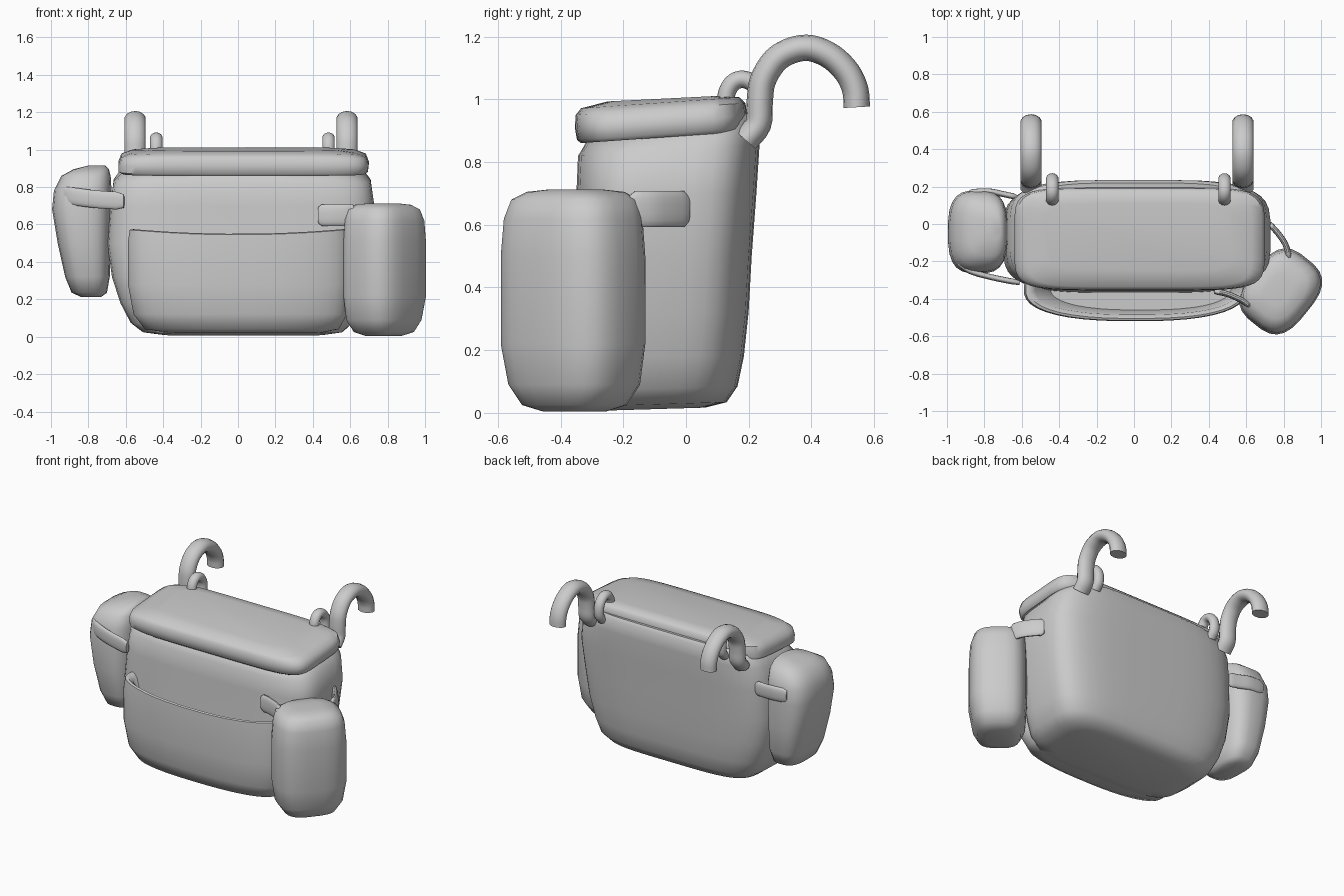
import bpy, math
from mathutils import Vector, Matrix


def superellipse(n, power):
    pts = []
    for i in range(n):
        a = 2 * math.pi * (i + 0.5) / n
        c, s = math.cos(a), math.sin(a)
        pts.append((math.copysign(abs(c) ** (2 / power), c),
                    math.copysign(abs(s) ** (2 / power), s)))
    return pts


def skin(name, rings, angle=40):
    """Bridge equal rings of points and cap both ends."""
    n = len(rings[0])
    verts = [p for r in rings for p in r]
    faces = [(k * n + i, k * n + (i + 1) % n, (k + 1) * n + (i + 1) % n, (k + 1) * n + i)
             for k in range(len(rings) - 1) for i in range(n)]
    faces += [tuple(reversed(range(n))), tuple(range(len(verts) - n, len(verts)))]
    me = bpy.data.meshes.new(name)
    me.from_pydata(verts, [], faces)
    ob = bpy.data.objects.new(name, me)
    bpy.context.collection.objects.link(ob)
    bpy.ops.object.select_all(action='DESELECT')
    ob.select_set(True)
    bpy.context.view_layer.objects.active = ob
    bpy.ops.object.mode_set(mode='EDIT')
    bpy.ops.mesh.select_all(action='SELECT')
    bpy.ops.mesh.normals_make_consistent(inside=False)
    bpy.ops.object.mode_set(mode='OBJECT')
    bpy.ops.object.shade_smooth_by_angle(angle=math.radians(angle))
    return ob


def loft(name, sections, power=5, n=32, angle=50):
    """Sections: z, x0, x1, y0, y1, slope of z along y."""
    rings = []
    for z, x0, x1, y0, y1, slope in sections:
        ring = []
        for u, v in superellipse(n, power):
            x, y = (x0 + x1) / 2 + u * (x1 - x0) / 2, (y0 + y1) / 2 + v * (y1 - y0) / 2
            ring.append((x, y, z + slope * y))
        rings.append(ring)
    return skin(name, rings, angle)


def smooth_path(pts, steps=4):
    p = [Vector(q) for q in pts]
    p = [2 * p[0] - p[1]] + p + [2 * p[-1] - p[-2]]
    out = []
    for i in range(1, len(p) - 2):
        a, b, c, d = p[i - 1:i + 3]
        for k in range(steps):
            t = k / steps
            out.append(0.5 * (2 * b + (c - a) * t + (2 * a - 5 * b + 4 * c - d) * t * t
                              + (3 * b - a - 3 * c + d) * t ** 3))
    return out + [p[-2]]


def sweep(name, pts, side, wide, thick, power=2, n=14, round_ends=False):
    """Sweep a section along a path; 'side' is the section's wide direction."""
    path, side = smooth_path(pts), Vector(side)
    rings = []
    for i, p in enumerate(path):
        t = (path[min(i + 1, len(path) - 1)] - path[max(i - 1, 0)]).normalized()
        nor = t.cross(side).normalized()
        k = 0.75 if round_ends and i in (0, len(path) - 1) else 1
        rings.append([p + side * (u * wide * k) + nor * (v * thick * k)
                      for u, v in superellipse(n, power)])
    return skin(name, rings, 50)


# Main bag body, tapering towards the bottom
loft("bag_body", [
    (0.015, -0.40, 0.46, -0.30, 0.06, 0.03),
    (0.03, -0.51, 0.56, -0.36, 0.13, 0.03),
    (0.08, -0.575, 0.615, -0.37, 0.165, 0.03),
    (0.18, -0.63, 0.65, -0.375, 0.185, 0),
    (0.32, -0.675, 0.685, -0.37, 0.20, 0),
    (0.50, -0.70, 0.71, -0.36, 0.21, 0),
    (0.70, -0.685, 0.73, -0.35, 0.225, 0),
    (0.84, -0.665, 0.71, -0.345, 0.235, 0.06),
    (0.90, -0.62, 0.66, -0.33, 0.235, 0.17),
    (0.92, -0.59, 0.63, -0.32, 0.22, 0.18)], power=4.2, n=40)

# Lid, puffy and sloping down to the front
loft("lid", [
    (0.90, -0.59, 0.65, -0.31, 0.16, 0.07),
    (0.884, -0.62, 0.68, -0.335, 0.175, 0.07),
    (0.895, -0.64, 0.695, -0.348, 0.19, 0.07),
    (0.935, -0.64, 0.70, -0.355, 0.195, 0.07),
    (0.975, -0.625, 0.685, -0.352, 0.19, 0.07),
    (0.995, -0.57, 0.63, -0.335, 0.17, 0.07),
    (1.006, -0.47, 0.53, -0.25, 0.11, 0.05)], power=6, n=40)

# Open front pocket: outer wall, rim, then the inside and its floor
pocket = loft("front_pocket", [
    (0.02, -0.36, 0.44, -0.43, -0.18, 0),
    (0.04, -0.50, 0.54, -0.475, -0.18, 0),
    (0.12, -0.56, 0.585, -0.505, -0.18, 0),
    (0.28, -0.59, 0.60, -0.52, -0.18, 0),
    (0.48, -0.59, 0.60, -0.52, -0.18, 0),
    (0.545, -0.58, 0.595, -0.517, -0.18, 0),
    (0.55, -0.56, 0.585, -0.505, -0.19, 0),
    (0.53, -0.53, 0.56, -0.485, -0.20, 0),
    (0.36, -0.45, 0.52, -0.46, -0.21, 0)], power=2.5, n=40)
for v in pocket.data.vertices:      # rim rises gently at both ends
    if v.co.z > 0.4:
        v.co.z += 0.08 * v.co.x ** 2

# Left side pouch
loft("left_pouch", [
    (0.213, -0.84, -0.73, -0.14, 0.06, 0),
    (0.235, -0.89, -0.70, -0.20, 0.12, 0),
    (0.32, -0.925, -0.685, -0.235, 0.155, 0),
    (0.50, -0.965, -0.68, -0.26, 0.175, 0),
    (0.68, -0.995, -0.675, -0.265, 0.18, 0),
    (0.78, -0.985, -0.675, -0.255, 0.175, 0),
    (0.86, -0.945, -0.68, -0.225, 0.15, 0),
    (0.895, -0.88, -0.69, -0.17, 0.10, 0),
    (0.915, -0.80, -0.71, -0.08, 0.04, 0)], power=3, n=24)

# Right pouch, turned to sit on the front corner
pouch = loft("right_pouch", [
    (0.005, -0.08, 0.08, -0.10, 0.10, 0),
    (0.025, -0.13, 0.135, -0.16, 0.16, 0),
    (0.09, -0.16, 0.165, -0.205, 0.205, 0),
    (0.22, -0.17, 0.187, -0.225, 0.225, 0),
    (0.50, -0.17, 0.187, -0.225, 0.225, 0),
    (0.62, -0.165, 0.18, -0.215, 0.215, 0),
    (0.68, -0.16, 0.16, -0.195, 0.195, 0),
    (0.705, -0.13, 0.12, -0.15, 0.15, 0),
    (0.713, -0.07, 0.06, -0.08, 0.08, 0)], power=3, n=24)
pouch.data.transform(Matrix.Translation((0.778, -0.355, 0)) @ Matrix.Rotation(math.radians(-39), 4, 'Z'))

# Straps holding the pouches to the bag
straps = {
    "left_front_strap": [(-0.945, -0.20, 0.755), (-0.88, -0.25, 0.75), (-0.76, -0.285, 0.735), (-0.61, -0.315, 0.725)],
    "left_back_strap": [(-0.88, 0.17, 0.74), (-0.78, 0.175, 0.735), (-0.70, 0.16, 0.725), (-0.63, 0.145, 0.72)],
    "right_front_strap": [(0.43, -0.36, 0.65), (0.50, -0.375, 0.65), (0.58, -0.41, 0.65), (0.62, -0.44, 0.65)],
    "right_back_strap": [(0.72, 0.005, 0.65), (0.77, -0.05, 0.65), (0.81, -0.11, 0.65), (0.83, -0.18, 0.65)],
}
for name, pts in straps.items():
    sweep(name, pts, (0, 0, 1), 0.058 if "right" in name else 0.048, 0.016, 2.5, 16, True)

# Hooks that hang the bag from behind
hook = [(0.19, 0.87), (0.23, 0.92), (0.235, 0.99), (0.245, 1.06), (0.285, 1.125), (0.34, 1.157),
        (0.40, 1.163), (0.465, 1.135), (0.515, 1.085), (0.54, 1.03), (0.545, 0.975)]
for side, x in (("left", -0.55), ("right", 0.583)):
    sweep(side + "_hook", [(x, y, z) for y, z in hook], (1, 0, 0), 0.057, 0.042)

# Small loops beside the hooks
loop = [(0.125, 0.97), (0.13, 1.02), (0.15, 1.053), (0.18, 1.064), (0.215, 1.05), (0.24, 1.01), (0.24, 0.95), (0.21, 0.91)]
for side, x in (("left", -0.437), ("right", 0.484)):
    sweep(side + "_loop", [(x, y, z) for y, z in loop], (1, 0, 0), 0.033, 0.028)
